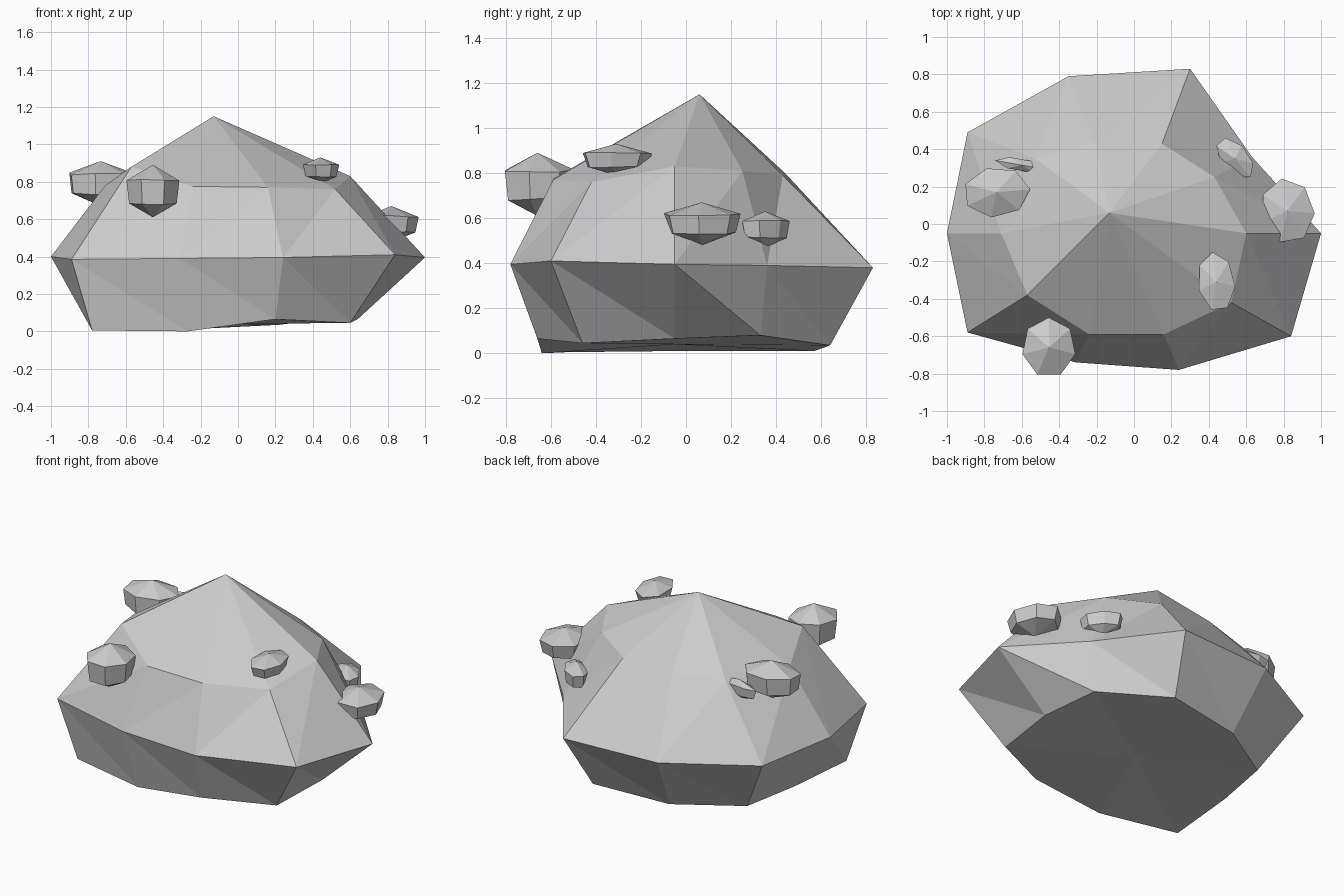
import bpy, bmesh, math, random
from mathutils import Vector, Matrix

random.seed(4)
cube = bpy.data.objects.get("Cube")
if cube:
    bpy.data.objects.remove(cube, do_unlink=True)

stone = bpy.data.materials.new("grey_stone")
stone.use_nodes = True
GREY = (0.6, 0.6, 0.6, 1)
stone.diffuse_color = GREY
stone.node_tree.nodes["Principled BSDF"].inputs["Base Color"].default_value = GREY


def faceted(name, bottom, rings, top):
    """Closed flat-shaded stone: a tip, stacked rings of points, and another tip."""
    bm = bmesh.new()
    low, high = bm.verts.new(bottom), bm.verts.new(top)
    loops = [[bm.verts.new(p) for p in ring] for ring in rings]
    n = len(loops[0])
    for i in range(n):
        j = (i + 1) % n
        bm.faces.new((low, loops[0][j], loops[0][i]))
        bm.faces.new((high, loops[-1][i], loops[-1][j]))
    for k, (a, b) in enumerate(zip(loops, loops[1:])):
        for i in range(n):
            j = (i + 1) % n
            if k == 0:
                tris = ((a[i], a[j], b[i]), (a[j], b[j], b[i]))
            else:
                tris = ((a[i], a[j], b[j]), (a[i], b[j], b[i]))
            for t in tris:
                bm.faces.new(t)
    bmesh.ops.recalc_face_normals(bm, faces=bm.faces)
    mesh = bpy.data.meshes.new(name)
    bm.to_mesh(mesh)
    bm.free()
    mesh.materials.append(stone)
    obj = bpy.data.objects.new(name, mesh)
    bpy.context.collection.objects.link(obj)
    return obj


# Main boulder: base, waist and shoulder outlines, counter-clockwise from +x
base = [(.64, -.05, .065), (.58, .33, .08), (.22, .64, .035), (-.28, .57, .01), (-.67, .33, .01),
        (-.74, -.05, .01), (-.78, -.53, .005), (-.27, -.64, 0), (.2, -.66, .065), (.6, -.46, .045)]
waist = [(1, -.05, .395), (.63, .36, .39), (.3, .83, .38), (-.35, .79, .38), (-.89, .49, .39),
         (-1, -.05, .4), (-.89, -.58, .385), (-.31, -.74, .39), (.24, -.78, .395), (.84, -.6, .41)]
shoulder = [(.6, -.05, .83), (.43, .25, .81), (.15, .43, .79), (-.21, .44, .8), (-.53, .35, .79),
            (-.71, -.05, .78), (-.57, -.38, .88), (-.24, -.59, .775), (.16, -.59, .77), (.52, -.42, .76)]
faceted("boulder", (-.05, -.05, .04), [base, waist, shoulder], (-.13, .06, 1.15))


def pebble(name, x, y, z0, z1, rx, ry, turn, taper, sides=7):
    """Small cut stone with a pointed underside, a belt and a low pointed cap."""
    h = z1 - z0
    spin = Matrix.Rotation(math.radians(turn), 3, 'Z')

    def ring(z, scale):
        pts = []
        for i in range(sides):
            a = math.tau * i / sides
            p = spin @ Vector((rx * scale * math.cos(a), ry * scale * math.sin(a), 0))
            pts.append(p + Vector((x, y, z + h * random.uniform(-.03, .03))))
        return pts

    faceted(name, (x, y, z0), [ring(z0 + h * .27, taper), ring(z0 + h * .72, 1)], (x, y, z1))


# Stones lodged around the slope
pebble("front_stone", -.455, -.66, .61, .89, .16, .145, 90, .9)
pebble("right_stone", -.735, .17, .67, .91, .18, .135, 5, .93)
pebble("right_sliver", -.6, .315, .69, .81, .145, .035, -10, .85, 6)
pebble("left_front_stone", .44, -.31, .79, .93, .16, .1, 97, .85)
pebble("left_stone", .82, .07, .48, .67, .175, .145, 100, .88)
pebble("left_back_stone", .54, .35, .47, .63, .13, .075, -50, .88)
